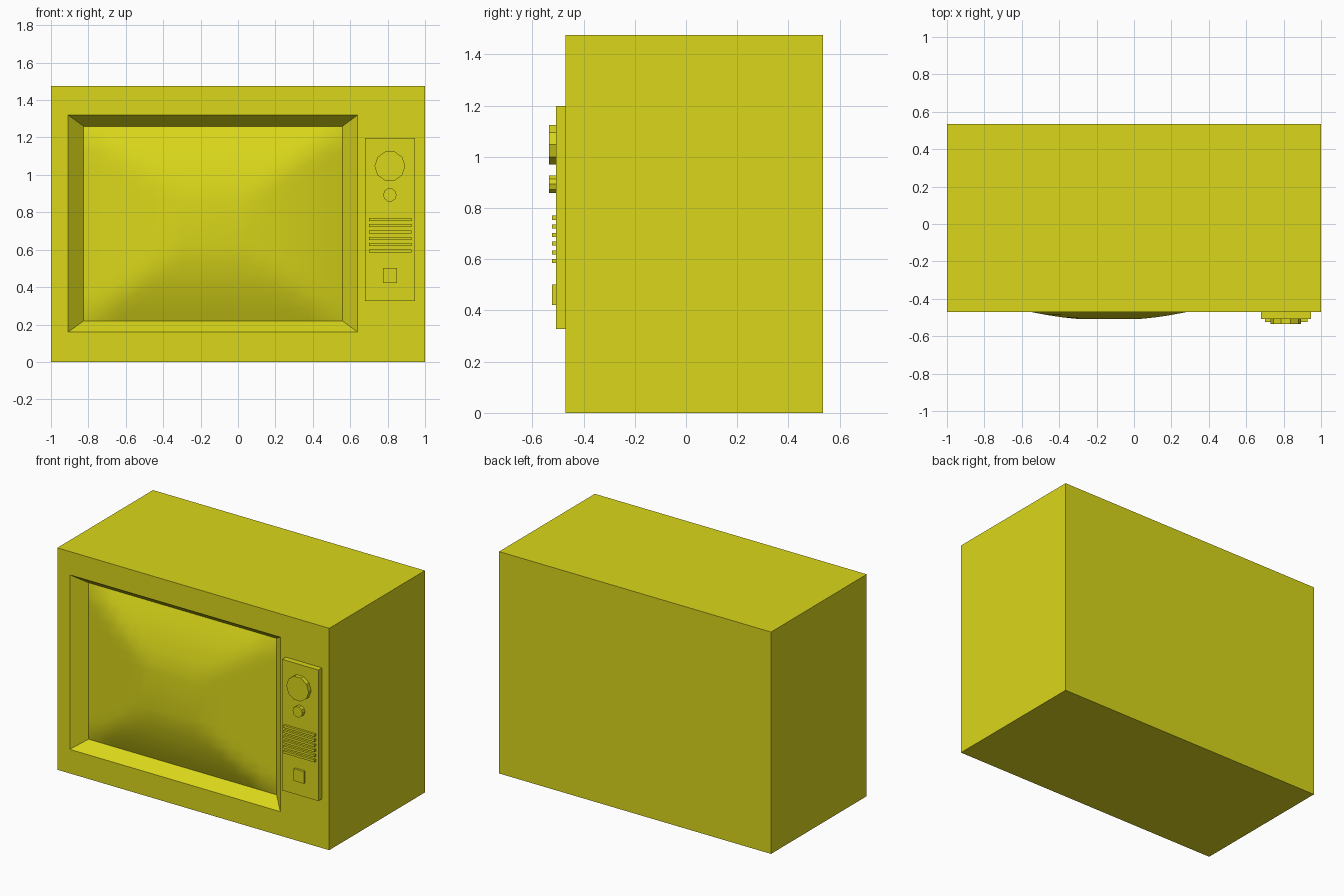
import bpy, bmesh, math

if "Cube" in bpy.data.objects:
    bpy.data.objects.remove(bpy.data.objects["Cube"])

FRONT, BACK, TOP = -0.47, 0.535, 1.475
PANEL_Y = -0.508

mat = bpy.data.materials.new("yellow_plastic")
mat.diffuse_color = (0.7, 0.68, 0.01, 1)
mat.use_nodes = True
mat.node_tree.nodes["Principled BSDF"].inputs["Base Color"].default_value = mat.diffuse_color


def finish(name, bm):
    bmesh.ops.recalc_face_normals(bm, faces=bm.faces)
    me = bpy.data.meshes.new(name)
    bm.to_mesh(me)
    bm.free()
    ob = bpy.data.objects.new(name, me)
    ob.data.materials.append(mat)
    bpy.context.collection.objects.link(ob)
    return ob


def rect(bm, x0, x1, z0, z1, y):
    return [bm.verts.new((x, y, z)) for x, z in ((x0, z0), (x1, z0), (x1, z1), (x0, z1))]


def bridge(bm, a, b):
    for i in range(4):
        j = (i + 1) % 4
        bm.faces.new((a[i], a[j], b[j], b[i]))


def box(name, x0, x1, y0, y1, z0, z1):
    bm = bmesh.new()
    a, b = rect(bm, x0, x1, z0, z1, y0), rect(bm, x0, x1, z0, z1, y1)
    bm.faces.new(a)
    bm.faces.new(b)
    bridge(bm, a, b)
    return finish(name, bm)


def knob(name, x, z, r, y0, y1, sides=10):
    bpy.ops.mesh.primitive_cylinder_add(
        vertices=sides, radius=r, depth=y1 - y0,
        location=(x, (y0 + y1) / 2, z), rotation=(math.pi / 2, 0, 0))
    ob = bpy.context.object
    # turn a corner of the polygon towards +x
    for v in ob.data.vertices:
        v.co.x, v.co.y = v.co.y, -v.co.x
    ob.name = name
    ob.data.materials.append(mat)


# Cabinet: box whose front has a sloped recess for the screen
bm = bmesh.new()
loops = [rect(bm, -1, 1, 0, TOP, BACK),
         rect(bm, -1, 1, 0, TOP, FRONT),
         rect(bm, -0.908, 0.64, 0.16, 1.32, FRONT),
         rect(bm, -0.825, 0.558, 0.22, 1.26, -0.392)]
bm.faces.new(loops[0])
for a, b in zip(loops, loops[1:]):
    bridge(bm, a, b)
finish("cabinet", bm)

# Screen: bulging smooth glass with a flat centre
half = [0.23, 0.36, 0.48, 0.6, 0.73, 0.87, 1.0]
steps = [-t for t in reversed(half)] + half
bm = bmesh.new()
grid = []
for v in steps:
    row = []
    for u in steps:
        r = max(abs(u), abs(v))
        lift = 0.123 * (1 - r ** 2)
        row.append(bm.verts.new((-0.1335 + 0.6915 * u, -0.392 - lift, 0.74 + 0.52 * v)))
    grid.append(row)
n = len(steps)
for i in range(n - 1):
    for j in range(n - 1):
        f = bm.faces.new((grid[i][j], grid[i][j + 1], grid[i + 1][j + 1], grid[i + 1][j]))
        f.smooth = True
screen = finish("screen", bm)
# an open sheet: make sure it faces forwards
if screen.data.polygons[0].normal.y > 0:
    screen.data.flip_normals()

# Control panel with knobs, speaker slats and a button
box("control_panel", 0.68, 0.947, PANEL_Y, FRONT, 0.327, 1.198)
knob("channel_knob", 0.812, 1.047, 0.082, -0.535, PANEL_Y)
knob("volume_knob", 0.812, 0.893, 0.036, -0.535, PANEL_Y)
for i in range(6):
    z = 0.762 - i * 0.0338
    box(f"speaker_slat_{i + 1}", 0.70, 0.928, -0.523, PANEL_Y, z - 0.008, z + 0.008)
box("power_button", 0.775, 0.85, -0.523, PANEL_Y, 0.422, 0.502)
